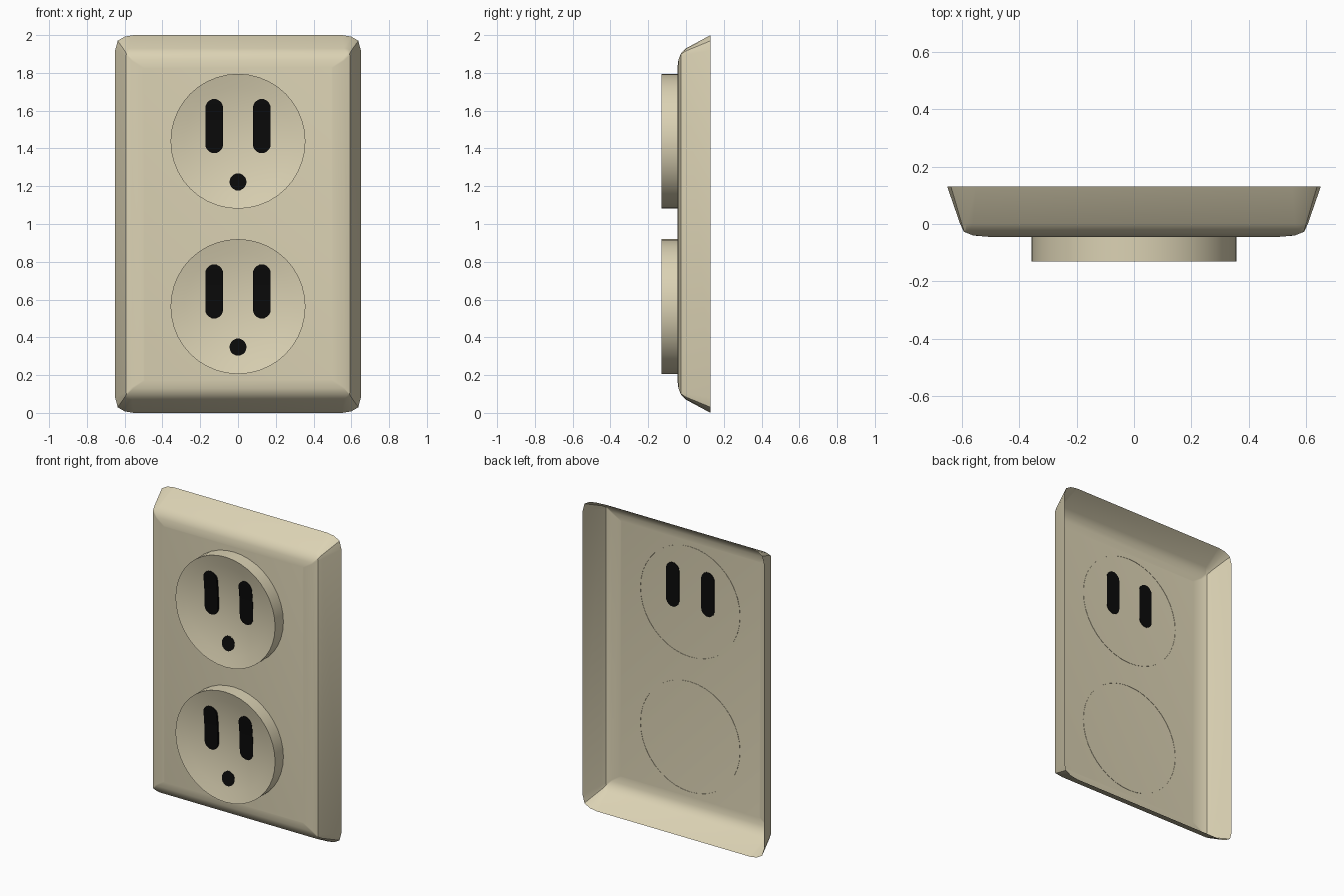
import bpy, bmesh, math

if "Cube" in bpy.data.objects:
    bpy.data.objects.remove(bpy.data.objects["Cube"])


def material(name, col):
    m = bpy.data.materials.new(name)
    m.diffuse_color = (*col, 1)
    m.use_nodes = True
    m.node_tree.nodes["Principled BSDF"].inputs["Base Color"].default_value = m.diffuse_color
    return m


IVORY = material("ivory_plastic", (0.71, 0.645, 0.455))
BLACK = material("black_hole", (0.003, 0.003, 0.003))


def finish(name, bm, mat, angle=35, recalc=True):
    if recalc:
        bmesh.ops.recalc_face_normals(bm, faces=bm.faces[:])
    me = bpy.data.meshes.new(name)
    bm.to_mesh(me)
    bm.free()
    ob = bpy.data.objects.new(name, me)
    bpy.context.collection.objects.link(ob)
    me.materials.append(mat)
    bpy.ops.object.select_all(action='DESELECT')
    ob.select_set(True)
    bpy.context.view_layer.objects.active = ob
    bpy.ops.object.shade_smooth_by_angle(angle=math.radians(angle))
    return ob


def bridge(bm, a, b):
    n = len(a)
    for i in range(n):
        bm.faces.new((a[i], a[(i + 1) % n], b[(i + 1) % n], b[i]))


# Cover plate: open-backed shell lofted from rounded rectangles
def plate_ring(bm, w, h, y, k):
    q = [(w, h - .08 * k), (w - .013 * k, h - .03 * k),
         (w - .05 * k, h - .008 * k), (w - .1 * k, h)]
    pts = q + [(-x, z) for x, z in reversed(q)]
    pts += [(-x, -z) for x, z in pts]
    return [bm.verts.new((x, y, z + 1)) for x, z in pts]


bm = bmesh.new()
rings = [plate_ring(bm, *r) for r in (
    (.65, 1.0, .13, 1), (.605, .93, 0, .45), (.592, .903, -.027, .12),
    (.56, .87, -.04, .08), (.50, .83, -.045, .06))]
for a, b in zip(rings, rings[1:]):
    bridge(bm, a, b)
front = bm.faces.new(rings[-1])
front.normal_update()
bmesh.ops.recalc_face_normals(bm, faces=bm.faces[:])
front.normal_update()
if front.normal.y > 0:
    bmesh.ops.reverse_faces(bm, faces=bm.faces[:])
finish("cover_plate", bm, IVORY, recalc=False)

# Receptacles: short cylinders with a shallow dished front
R, RIM, DEPTH, SEG = .357, -.13, .05, 40


def dish_y(x, z):
    return RIM + DEPTH * (1 - (x * x + z * z) / (R * R))


def receptacle(name, cz):
    bm = bmesh.new()

    def ring(r, y):
        return [bm.verts.new((r * math.cos(t), y, cz + r * math.sin(t)))
                for t in (2 * math.pi * i / SEG for i in range(SEG))]
    loops = [ring(R, -.043)]
    for f in (1, .8, .6, .4, .2):
        loops.append(ring(R * f, dish_y(R * f, 0)))
    for a, b in zip(loops, loops[1:]):
        bridge(bm, a, b)
    c = bm.verts.new((0, dish_y(0, 0), cz))
    last = loops[-1]
    for i in range(SEG):
        bm.faces.new((last[i], last[(i + 1) % SEG], c))
    for f in bm.faces:
        f.normal_update()
    # the dish must face the front
    if bm.faces[-1].normal.y > 0 if bm.faces.ensure_lookup_table() is None else False:
        bmesh.ops.reverse_faces(bm, faces=bm.faces[:])
    finish(name, bm, IVORY, recalc=False)


# Holes: rounded black inserts whose front follows the dish
def hole(name, cx, cz, z0, r, half, back):
    bm = bmesh.new()
    arc = [math.pi / 2 * i / 5 for i in range(6)]
    rows = [(z0 - half - r * math.cos(a), r * max(math.sin(a), .25)) for a in arc]
    if half:
        rows += [(z0 + half * t, r) for t in (-.5, 0, .5)]
        rows += [(z0 + half + r * math.cos(a), r * max(math.sin(a), .25)) for a in reversed(arc)]
    else:
        rows += [(z0 + r * math.cos(a), r * max(math.sin(a), .25)) for a in reversed(arc[:-1])]
    left, right = [], []
    for z, w in rows:
        y = min(dish_y(cx - w, z), dish_y(cx + w, z)) - .003
        left.append(bm.verts.new((cx - w, y, cz + z)))
        right.append(bm.verts.new((cx + w, y, cz + z)))
    for i in range(len(rows) - 1):
        bm.faces.new((left[i], right[i], right[i + 1], left[i + 1]))
    outline = right + left[::-1]
    base = [bm.verts.new((v.co.x, back, v.co.z)) for v in outline]
    bridge(bm, outline, base)
    bm.faces.new(base)
    finish(name, bm, BLACK)


for label, cz, back in (("upper", 1.438, -.042), ("lower", .563, -.048)):
    receptacle(label + "_receptacle", cz)
    hole(label + "_left_slot", -.126, cz, .08, .047, .096, back)
    hole(label + "_right_slot", .126, cz, .08, .047, .096, back)
    hole(label + "_ground_hole", 0, cz, -.215, .045, 0, -.05)
